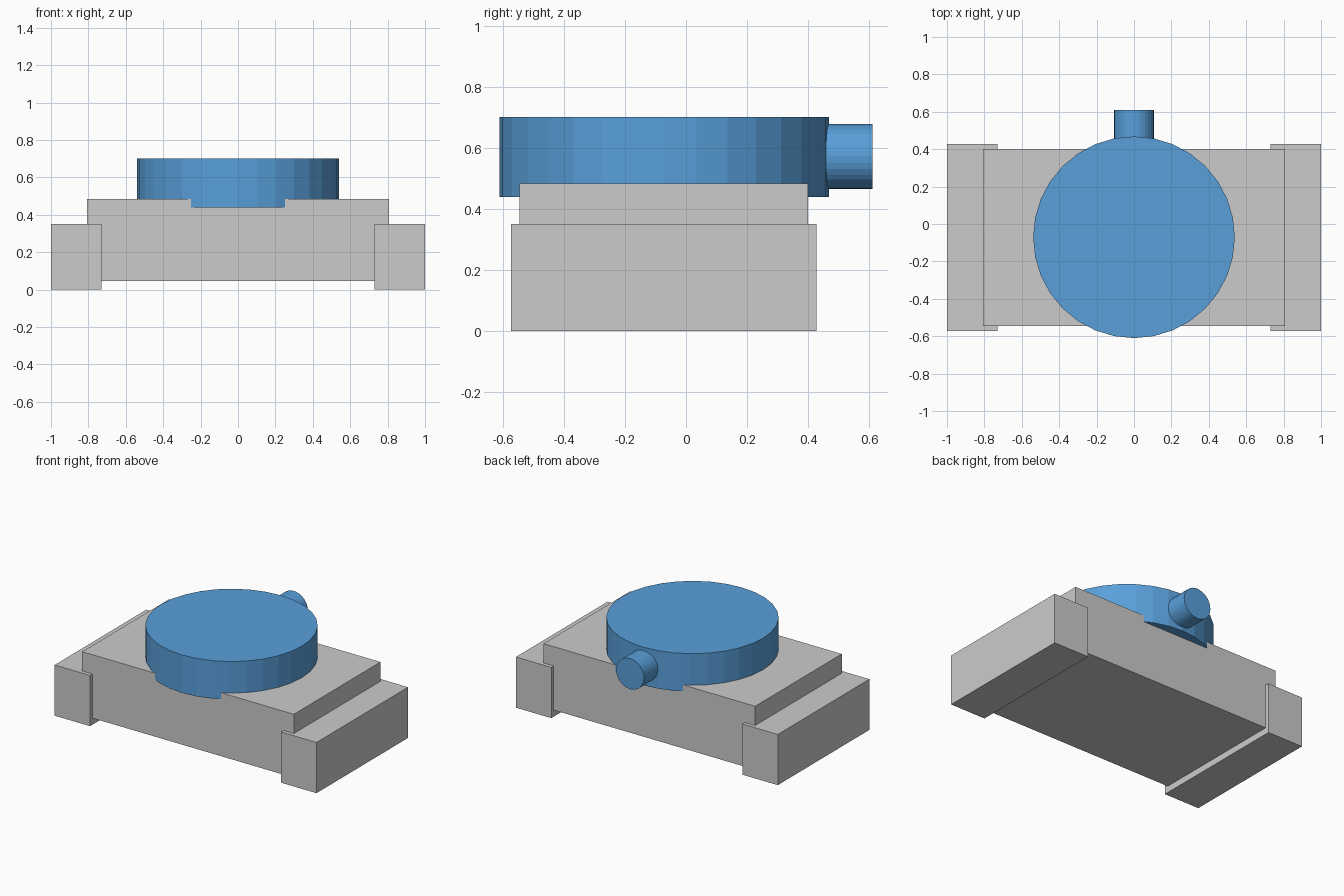
import bpy
import math

if "Cube" in bpy.data.objects:
    bpy.data.objects.remove(bpy.data.objects["Cube"])


def box(name, x, y, z):
    """Box from (min, max) ranges on each axis."""
    bpy.ops.mesh.primitive_cube_add(size=1)
    o = bpy.context.object
    o.name = name
    r = (x, y, z)
    for v in o.data.vertices:
        v.co = [a + (b - a) * (c + 0.5) for (a, b), c in zip(r, v.co)]
    return o


def cylinder(name, radius, depth, loc, rot=(0, 0, 0)):
    bpy.ops.mesh.primitive_cylinder_add(vertices=32, radius=radius, depth=depth,
                                        location=loc, rotation=rot)
    o = bpy.context.object
    o.name = name
    o.data.materials.append(blue)
    return o


blue = bpy.data.materials.new("blue")
blue.diffuse_color = (0.1, 0.35, 0.7, 1)
blue.use_nodes = True
blue.node_tree.nodes["Principled BSDF"].inputs["Base Color"].default_value = blue.diffuse_color

# Main case
box("case_body", (-0.808, 0.808), (-0.545, 0.40), (0.045, 0.483))

# Raised end blocks, one mirrored to the other side
ends = box("end_blocks", (0.73, 1.0), (-0.572, 0.427), (0, 0.35))
ends.modifiers.new("Mirror", 'MIRROR').use_axis[0] = True

# Round dial sunk into the case, overhanging front and back
cylinder("dial", 0.539, 0.262, (0, -0.071, 0.57))

# Stem pointing backwards out of the dial
cylinder("dial_stem", 0.106, 0.21, (0, 0.505, 0.571), (math.radians(90), 0, 0))
